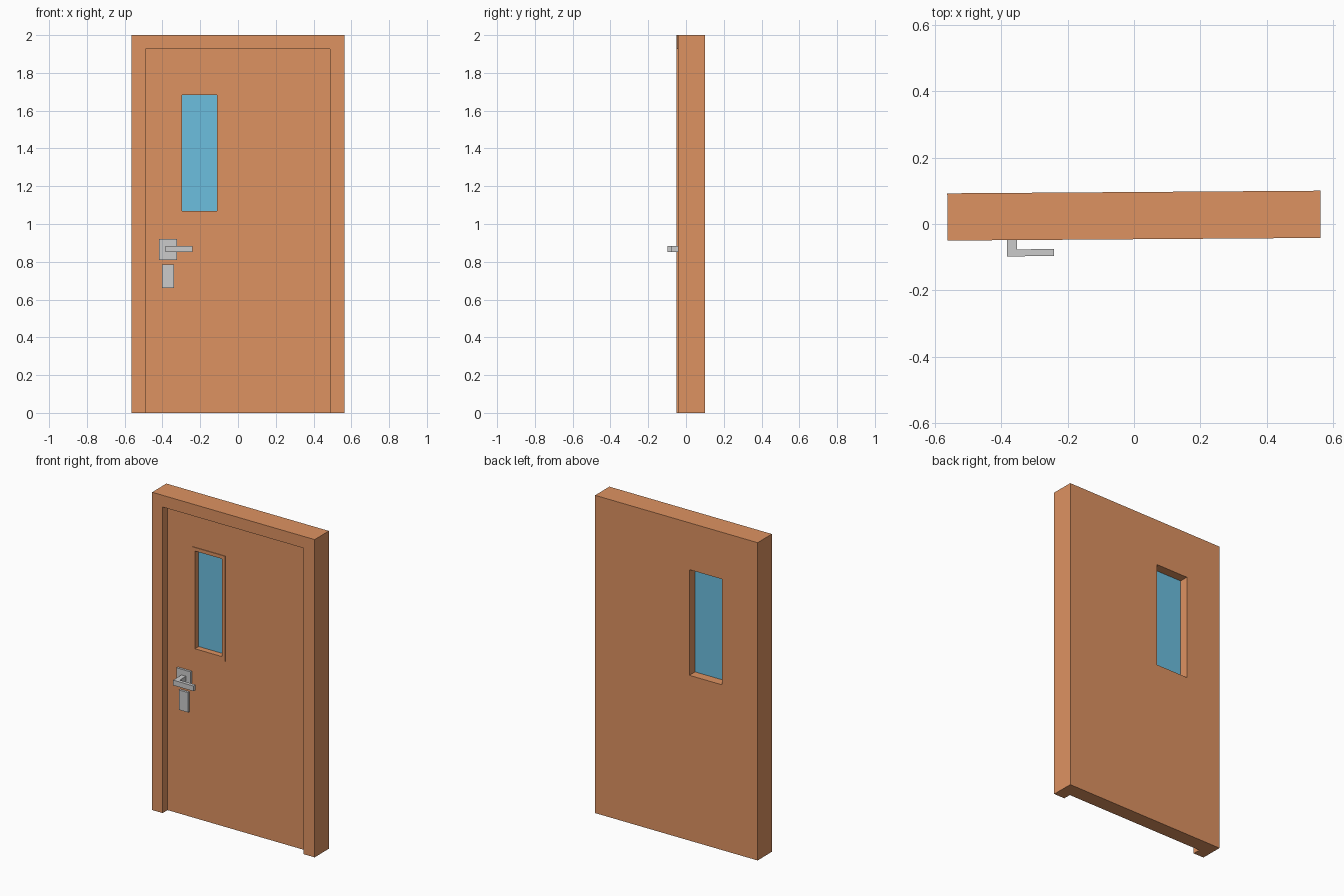
import bpy
from mathutils import Matrix

if "Cube" in bpy.data.objects:
    bpy.data.objects.remove(bpy.data.objects["Cube"])

TILT = Matrix.Rotation(0.0071, 4, 'Z')  # whole door is turned very slightly


def material(name, color):
    m = bpy.data.materials.new(name)
    m.diffuse_color = color
    m.use_nodes = True
    m.node_tree.nodes["Principled BSDF"].inputs["Base Color"].default_value = m.diffuse_color
    return m


wood = material("wood", (0.73, 0.29, 0.12, 1))
blue = material("glass_blue", (0.15, 0.52, 0.74, 1))


def box(name, x, y, z, mat=None):
    """Box from (min, max) ranges."""
    bpy.ops.mesh.primitive_cube_add(size=1)
    ob = bpy.context.object
    ob.name = name
    lo, hi = zip(x, y, z)
    size = [b - a for a, b in zip(lo, hi)]
    mid = [(a + b) / 2 for a, b in zip(lo, hi)]
    ob.data.transform(TILT @ Matrix.Translation(mid) @ Matrix.Diagonal((*size, 1)))
    if mat:
        ob.data.materials.append(mat)
    return ob


def combine(ob, other, operation):
    mod = ob.modifiers.new(operation.lower(), 'BOOLEAN')
    mod.object, mod.operation, mod.solver = other, operation, 'EXACT'
    bpy.context.view_layer.objects.active = ob
    bpy.ops.object.modifier_apply(modifier=mod.name)
    bpy.data.objects.remove(other)


FACE = 0.003                      # y of the recessed door face
WX, WZ = (-0.317, -0.09), (1.04, 1.705)      # window opening
GX, GZ = (-0.297, -0.11), (1.068, 1.683)     # visible glass

# Door leaf and surrounding frame, one solid with a recess and a window hole
door = box("door_and_frame", (-0.563, 0.563), (-0.046, 0.0965), (0, 2), wood)
combine(door, box("recess_cutter", (-0.49, 0.487), (-0.2, FACE), (-0.1, 1.926), wood), 'DIFFERENCE')
combine(door, box("window_cutter", WX, (-0.2, 0.2), WZ, wood), 'DIFFERENCE')

# Window trim and glass pane
trim = box("window_trim", WX, (FACE - 0.004, 0.036), WZ, wood)
combine(trim, box("trim_cutter", GX, (-0.2, 0.2), GZ, wood), 'DIFFERENCE')
box("window_glass", WX, (0.036, 0.040), WZ, blue)

# Handle plate and lock plate
box("handle_plate", (-0.418, -0.322), (FACE - 0.014, FACE), (0.81, 0.92))
box("lock_plate", (-0.402, -0.338), (FACE - 0.014, FACE), (0.66, 0.785))

# L-shaped lever handle
lever = box("lever_handle", (-0.384, -0.353), (-0.095, FACE - 0.01), (0.851, 0.884))
combine(lever, box("lever_arm", (-0.37, -0.242), (-0.095, -0.074), (0.851, 0.884)), 'UNION')
